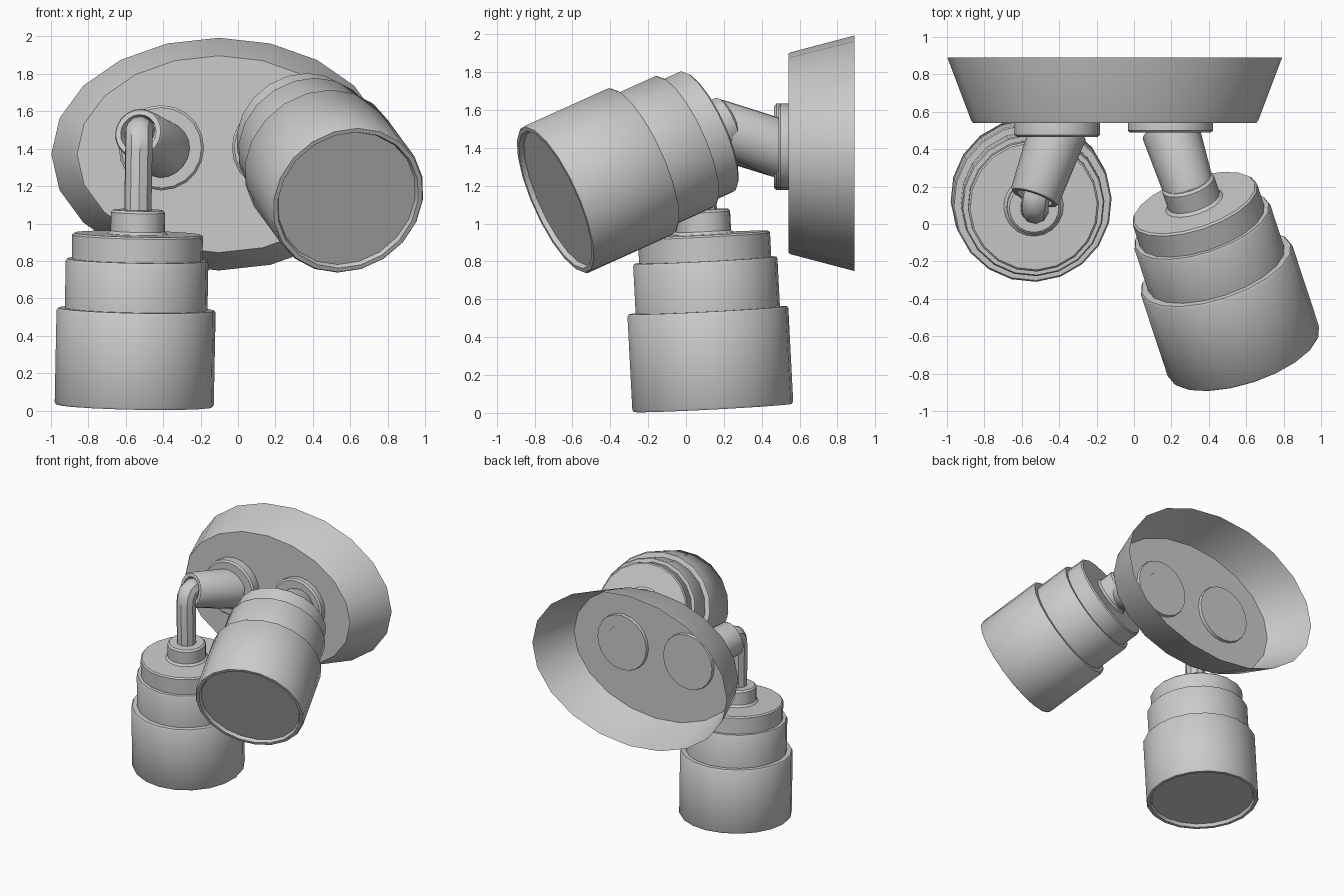
import bpy, bmesh, math
from mathutils import Vector

if "Cube" in bpy.data.objects:
    bpy.data.objects.remove(bpy.data.objects["Cube"])


def finish(ob):
    bpy.ops.object.select_all(action='DESELECT')
    bpy.context.view_layer.objects.active = ob
    ob.select_set(True)
    bpy.ops.object.shade_smooth_by_angle(angle=math.radians(35))


def lathe(name, profile, origin, axis, n=20, z_scale=1.0):
    """Revolve (radius, distance) pairs about an axis starting at origin."""
    origin, q = Vector(origin), Vector(axis).to_track_quat('Z', 'Y')
    bm = bmesh.new()
    rings = []
    for r, t in profile:
        ring = []
        for i in range(1 if r == 0 else n):
            a = math.tau * i / n
            p = q @ Vector((r * math.cos(a), r * math.sin(a), t))
            p.z *= z_scale
            ring.append(bm.verts.new(origin + p))
        rings.append(ring)
    for a, b in zip(rings, rings[1:]):
        for i in range(n):
            j = (i + 1) % n
            if len(a) == 1:
                bm.faces.new((a[0], b[j], b[i]))
            elif len(b) == 1:
                bm.faces.new((a[i], a[j], b[0]))
            else:
                bm.faces.new((a[i], a[j], b[j], b[i]))
    bmesh.ops.recalc_face_normals(bm, faces=bm.faces)
    me = bpy.data.meshes.new(name)
    bm.to_mesh(me)
    bm.free()
    ob = bpy.data.objects.new(name, me)
    bpy.context.collection.objects.link(ob)
    finish(ob)
    return ob


# Oval wall plate, open at the back
lathe("wall_plate", [(0.895, 0), (0.768, 0.335), (0.757, 0.35), (0, 0.35)],
      (-0.103, 0.89, 1.371), (0, -1, 0), z_scale=0.695)

# Lamp heads: recessed lens, three stepped barrels and a neck
HEAD = [(0, 0.025), (0.385, 0.025), (0.395, 0), (0.418, 0), (0.426, 0.012),
        (0.426, 0.505), (0.418, 0.517), (0.382, 0.517), (0.382, 0.77),
        (0.375, 0.782), (0.35, 0.782), (0.35, 0.91), (0.34, 0.92),
        (0.16, 0.92), (0.145, 0.935), (0.145, 1.035), (0.132, 1.048), (0, 1.048)]
lathe("left_lamp_head", HEAD, (-0.555, 0.142, 0.026), (0.02, -0.052, 1))
lathe("right_lamp_head", HEAD, (0.588, -0.69, 1.125), (-0.33, 1, 0.45))

# Mounting bosses and angled arms
for side, x, front in (("left", -0.41, 0.465), ("right", 0.195, 0.488)):
    d = 0.565 - front
    lathe(side + "_boss", [(0, 0), (0.225, 0), (0.228, 0.01), (0.228, d - 0.012),
                           (0.215, d), (0, d)], (x, 0.565, 1.405), (0, -1, 0))


def arm(name, start, end, socket):
    s, e = Vector(start), Vector(end)
    length = (e - s).length
    prof = [(0.155, 0), (0.135, length - 0.012), (0.127, length)]
    prof += [(0.1, length), (0.09, length - 0.05), (0, length - 0.05)] if socket else [(0, length)]
    lathe(name, prof, s, e - s)


arm("left_arm", (-0.405, 0.5, 1.395), (-0.533, 0.14, 1.485), True)
arm("right_arm", (0.195, 0.5, 1.395), (0.31, 0.14, 1.53), False)

# Thin stem that bends from the left neck into the left arm
cu = bpy.data.curves.new("left_stem", 'CURVE')
cu.dimensions = '3D'
cu.bevel_depth = 0.075
cu.bevel_resolution = 3
sp = cu.splines.new('POLY')
path = [(-0.536, 0.09, 1.03), (-0.53, 0.075, 1.4), (-0.53, 0.083, 1.45),
        (-0.529, 0.105, 1.485), (-0.525, 0.145, 1.5), (-0.5, 0.24, 1.48)]
sp.points.add(len(path) - 1)
for p, co in zip(sp.points, path):
    p.co = (*co, 1)
stem = bpy.data.objects.new("left_stem", cu)
bpy.context.collection.objects.link(stem)
bpy.ops.object.select_all(action='DESELECT')
bpy.context.view_layer.objects.active = stem
stem.select_set(True)
bpy.ops.object.convert(target='MESH')
finish(bpy.context.view_layer.objects.active)
